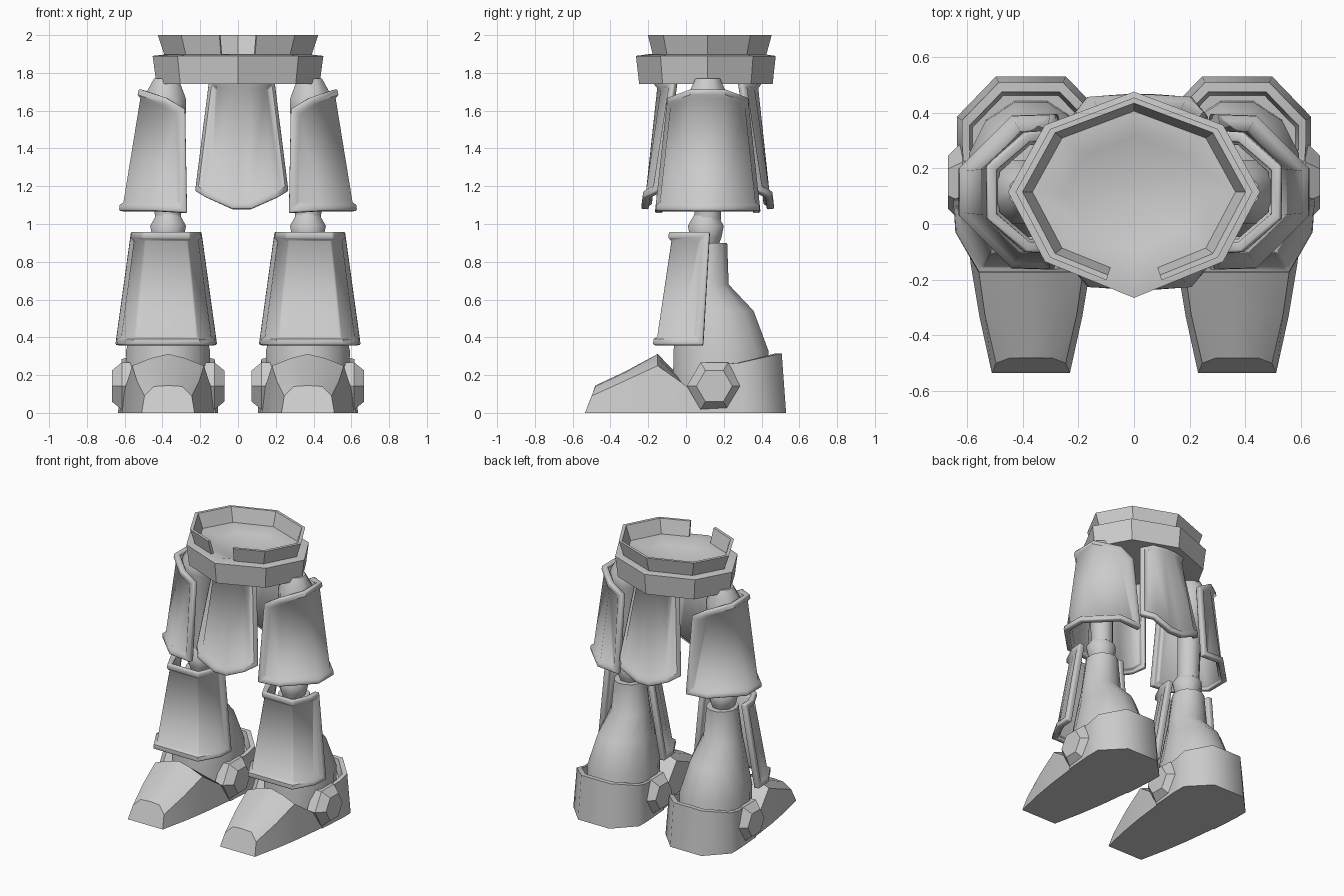
import bpy, bmesh, math
from mathutils import Vector

cube = bpy.data.objects.get("Cube")
if cube:
    bpy.data.objects.remove(cube, do_unlink=True)

grey = bpy.data.materials.new("light grey")
grey.use_nodes = True
grey.diffuse_color = (0.6, 0.6, 0.6, 1)
grey.node_tree.nodes["Principled BSDF"].inputs["Base Color"].default_value = (0.6, 0.6, 0.6, 1)

MID_Y = 0.115   # depth centre of the hips
LEG_X = 0.37    # centre of each lower leg


def finish(bm, name, angle, modifiers=()):
    """Turn a bmesh into a named, shaded object."""
    mesh = bpy.data.meshes.new(name)
    bm.to_mesh(mesh)
    bm.free()
    mesh.materials.append(grey)
    ob = bpy.data.objects.new(name, mesh)
    bpy.context.collection.objects.link(ob)
    for kind, settings in modifiers:
        mod = ob.modifiers.new(kind.title(), kind)
        for key, value in settings.items():
            setattr(mod, key, value)
    for other in bpy.context.selected_objects:
        other.select_set(False)
    ob.select_set(True)
    bpy.context.view_layer.objects.active = ob
    bpy.ops.object.shade_smooth_by_angle(angle=math.radians(angle))
    return ob


def loft(name, rings, angle=30):
    """Skin closed rings of equal length and cap both ends."""
    bm = bmesh.new()
    rows = [[bm.verts.new(p) for p in ring] for ring in rings]
    n = len(rows[0])
    for a, b in zip(rows, rows[1:]):
        for i in range(n):
            bm.faces.new((a[i], a[(i + 1) % n], b[(i + 1) % n], b[i]))
    bm.faces.new(rows[0])
    bm.faces.new(rows[-1])
    bmesh.ops.recalc_face_normals(bm, faces=bm.faces)
    return finish(bm, name, angle)


def oval(cx, cy, z, rx, ry, n=8):
    turn = math.pi / n
    return [(cx + rx * math.cos(turn + i * math.tau / n),
             cy + ry * math.sin(turn + i * math.tau / n), z) for i in range(n)]


def plate(name, bottom, top, centre, rim=0.032, sink=0.018, thick=0.04):
    """Folded armour plate: a sunken panel inside a raised rim."""
    bm = bmesh.new()
    low = [bm.verts.new(p) for p in bottom]
    high = [bm.verts.new(p) for p in top]
    faces = [bm.faces.new((low[i], low[i + 1], high[i + 1], high[i]))
             for i in range(len(low) - 1)]
    bm.normal_update()
    mid = faces[len(faces) // 2]
    outward = mid.calc_center_median() - Vector(centre)
    outward.z = 0
    if mid.normal.dot(outward) < 0:
        bmesh.ops.reverse_faces(bm, faces=faces)
    bm.normal_update()
    for width, depth in ((rim, 0), (0.016, -sink)):
        bmesh.ops.inset_region(bm, faces=faces, thickness=width, depth=depth,
                               use_boundary=True, use_even_offset=True)
    bm.normal_update()
    return finish(bm, name, 50, (
        ("SOLIDIFY", {"thickness": thick, "offset": -1}),
        ("BEVEL", {"width": 0.01, "segments": 2, "limit_method": "ANGLE",
                   "angle_limit": math.radians(60)})))


# Waist: eight-sided belt with a shallow dish on top
half = [(0, -0.265), (0.32, -0.135), (0.452, 0.115), (0.32, 0.355), (0, 0.475)]
octagon = half + [(-x, y) for x, y in half[3:0:-1]]


def waist(points, scale, z):
    return [(x * scale, MID_Y + (y - MID_Y) * scale, z) for x, y in points]


loft("belt", [waist(octagon, s, z) for s, z in (
    (0.955, 1.74), (1, 1.89), (0.8, 1.9), (0.55, 1.87), (0.25, 1.85), (0.02, 1.845))])

# Collar: flared wall, open at the front
notch = [(0.105, -0.222)] + half[1:] + [(-x, y) for x, y in half[3:0:-1]] + [(-0.105, -0.222)]
rails = [waist(notch, s, z) for s, z in ((0.85, 1.88), (0.94, 2.0), (0.885, 2.0), (0.79, 1.88))]
loft("collar", list(zip(*rails)))

# Hanging plates, front and back
for name, flip in (("front_skirt_plate", 1), ("back_skirt_plate", -1)):
    def row(spec):
        pts = [(x, y, z) for x, y, z in spec] + [(-x, y, z) for x, y, z in reversed(spec)]
        return [(x + 0.02, MID_Y + flip * (y - MID_Y), z) for x, y, z in pts]
    plate(name,
          row([(-0.25, -0.15, 1.175), (-0.19, -0.225, 1.14), (-0.05, -0.237, 1.08)]),
          row([(-0.175, -0.06, 1.77), (-0.13, -0.145, 1.77), (-0.04, -0.165, 1.77)]),
          (0.02, MID_Y, 1.4))

for side, sx in (("left", 1), ("right", -1)):
    def flip_x(points):
        return [(sx * x, y, z) for x, y, z in points]

    def ring(z, rx, y0, y1, cx=LEG_X, n=8):
        return flip_x(oval(cx, (y0 + y1) / 2, z, rx, (y1 - y0) / 2, n))

    def c_row(spec):
        """Mirror half a C-shaped section from front to back."""
        back = [(x, 2 * MID_Y - y, z) for x, y, z in reversed(spec)]
        return flip_x(spec + back)

    # Thigh core with its wide hip joint
    loft(side + "_thigh", [ring(z, r, MID_Y - r, MID_Y + r, cx) for z, r, cx in (
        (1.02, 0.075, 0.37), (1.45, 0.085, 0.38), (1.6, 0.125, 0.39),
        (1.66, 0.125, 0.39), (1.77, 0.07, 0.38))], 50)

    # Thigh armour
    plate(side + "_thigh_plate",
          c_row([(0.27, -0.165, 1.06), (0.44, -0.16, 1.07), (0.63, 0.03, 1.07)]),
          c_row([(0.28, -0.105, 1.61), (0.385, -0.1, 1.67), (0.525, 0.02, 1.715)]),
          (sx * 0.3, MID_Y, 1.4))

    # Knee joint
    loft(side + "_knee", [ring(z, r, 0.105 - r, 0.105 + r) for z, r in (
        (0.88, 0.07), (0.93, 0.09), (0.99, 0.103), (1.06, 0.06))], 50)

    # Calf, swelling towards the ankle
    loft(side + "_calf", [ring(z, rx, y0, y1, n=12) for z, rx, y0, y1 in (
        (0.02, 0.225, -0.08, 0.46), (0.33, 0.23, -0.075, 0.445), (0.54, 0.175, -0.05, 0.365),
        (0.68, 0.135, -0.02, 0.23), (0.9, 0.105, 0.0, 0.222))], 50)

    # Shin armour
    shin = []
    for hw, z, y_back, y_side, y_front in ((0.27, 0.36, 0.09, -0.03, -0.175),
                                           (0.187, 0.96, 0.125, 0.03, -0.09)):
        arc = [(hw, y_back), (hw * 0.97, y_side), (hw * 0.66, y_front)]
        arc += [(-x, y) for x, y in reversed(arc)]
        shin.append(flip_x([(LEG_X + 0.01 + x, y, z) for x, y in arc]))
    plate(side + "_shin_plate", shin[0], shin[1], (sx * LEG_X, 0.1, 0.6))

    # Toe cap: wedge rising from the tip to the instep
    toe = []
    for yb, yt, base, shoulder, top in (
            (-0.535, -0.48, 0.14, (0.125, 0.09), (0.075, 0.14)),
            (-0.33, -0.32, 0.185, (0.165, 0.17), (0.09, 0.215)),
            (-0.15, -0.15, 0.215, (0.19, 0.25), (0.09, 0.29)),
            (0.10, 0.02, 0.245, (0.235, 0.11), (0.1, 0.13))):
        peak = top[1] + (0.022 if yt == -0.15 else 0.005)
        ys = yb + (yt - yb) * 0.65
        arc = [(base, yb, 0), (shoulder[0], ys, shoulder[1]), (top[0], yt, top[1])]
        pts = arc + [(0, yt, peak)] + [(-x, y, z) for x, y, z in reversed(arc)]
        toe.append(flip_x([(LEG_X + x, y, z) for x, y, z in pts]))
    loft(side + "_toe_cap", toe, 40)

    # Heel cup around the back of the ankle
    cup = [(0.25, 0.08, 0.25), (0.265, 0.29, 0.265), (0.265, 0.385, 0.285), (0.125, 0.53, 0.315)]
    cup += [(-x, y, z) for x, y, z in reversed(cup)]

    def cup_ring(scale, height):
        return flip_x([(LEG_X + x * scale, 0.2 + (y - 0.2) * scale, z * height)
                       for x, y, z in cup])
    loft(side + "_heel_cup", [cup_ring(1, 0), cup_ring(0.93, 1),
                              cup_ring(0.83, 1), cup_ring(0.79, 0.75)], 50)

    # Six-sided ankle bosses, outer and inner
    for label, out in (("outer", 1), ("inner", -1)):
        boss = []
        for dx, r in ((0.18, 0.145), (0.245, 0.145), (0.298, 0.095)):
            boss.append(flip_x([(LEG_X + out * dx, 0.15 + r * math.cos(i * math.pi / 3),
                                 0.142 + r * math.sin(i * math.pi / 3)) for i in range(6)]))
        loft(f"{side}_{label}_ankle_boss", boss)
